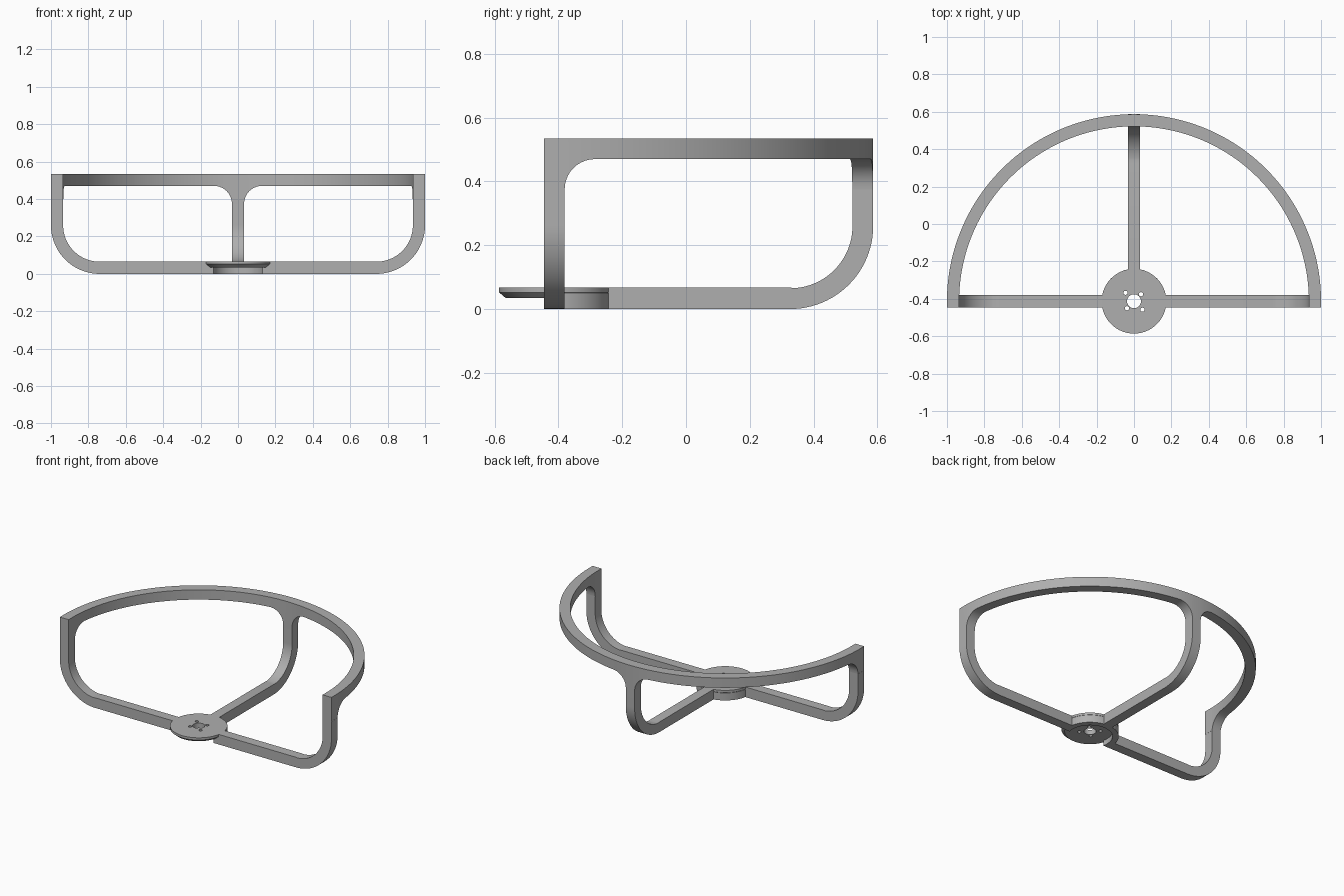
import bpy, bmesh
from math import sin, cos, asin, pi, radians
from mathutils import Matrix, Vector

if "Cube" in bpy.data.objects:
    bpy.data.objects.remove(bpy.data.objects["Cube"])

CENTRE = Vector((0, -0.413, 0))   # shared axis of hub and ring
HALF = 0.0325                     # half width of every bar
R_IN, R_OUT = 0.935, 1.0
Z_TOP, Z_RING, FILLET = 0.535, 0.47, 0.095
BAR, BEND = 0.067, 0.26
HUB_R, CAVITY_R, PLATE_Z = 0.173, 0.136, 0.035

grey = bpy.data.materials.new("plain grey")
grey.use_nodes = True
grey.diffuse_color = (0.43, 0.43, 0.43, 1)
grey.node_tree.nodes["Principled BSDF"].inputs["Base Color"].default_value = grey.diffuse_color


def make_object(name, bm):
    bmesh.ops.recalc_face_normals(bm, faces=bm.faces)
    mesh = bpy.data.meshes.new(name)
    bm.to_mesh(mesh)
    bm.free()
    mesh.materials.append(grey)
    obj = bpy.data.objects.new(name, mesh)
    obj.location = CENTRE
    bpy.context.collection.objects.link(obj)
    return obj


def skin(name, sections, closed=False):
    """Join equal cross-sections into one solid."""
    bm = bmesh.new()
    rings = [[bm.verts.new(p) for p in s] for s in sections]
    pairs = list(zip(rings, rings[1:]))
    if closed:
        pairs.append((rings[-1], rings[0]))
    else:
        bm.faces.new(rings[0])
        bm.faces.new(rings[-1])
    n = len(rings[0])
    for a, b in pairs:
        for i in range(n):
            j = (i + 1) % n
            bm.faces.new((a[i], a[j], b[j], b[i]))
    return make_object(name, bm)


def polar(r, a, z):
    return (r * cos(a), r * sin(a), z)


def ring_stations(r):
    """Angle and underside height along the half ring, with fillets at the legs."""
    steps = [i * pi / 20 for i in range(11)]
    near = [(asin((HALF + FILLET * (1 - cos(t))) / r), Z_RING - FILLET * (1 - sin(t)))
            for t in steps]
    low = Z_RING - FILLET
    start, end = near[-1][0], pi / 2 - near[-1][0]
    quarter = [(asin(-HALF / r), low)] + near
    quarter += [(start + (end - start) * i / 40, Z_RING) for i in range(1, 40)]
    quarter += [(pi / 2 - a, z) for a, z in reversed(near)]
    return quarter + [(pi / 2, low)] + [(pi - a, z) for a, z in reversed(quarter)]


# Half ring
sections = []
for (a, za), (b, zb) in zip(ring_stations(R_IN), ring_stations(R_OUT)):
    sections.append([polar(R_IN, a, za), polar(R_IN, a, Z_TOP),
                     polar(R_OUT, b, Z_TOP), polar(R_OUT, b, zb)])
parts = [skin("half_ring", sections)]

# Three bent arms: flat run, rounded corner, upright leg
corner = R_OUT - BEND
root, leg_top = 0.168, Z_RING - FILLET
arc = [i * pi / 48 for i in range(25)]


def bend(radius):
    return [(corner + radius * sin(t), BEND - radius * cos(t)) for t in arc]


outer = [(root, 0)] + bend(BEND) + [(R_OUT, leg_top)]
inner = [(root, BAR)] + bend(BEND - BAR + 0.002) + [(R_IN, leg_top)]
inner[1] = (corner, BAR)
for name, angle in (("left_arm", 0), ("back_arm", pi / 2), ("right_arm", pi)):
    arm = skin(name, [[(x, -HALF, z), (x, HALF, z), (u, HALF, w), (u, -HALF, w)]
                      for (x, z), (u, w) in zip(outer, inner)])
    arm.data.transform(Matrix.Rotation(angle, 4, 'Z'))
    parts.append(arm)

# Hub skirt: wall around the back of the hub, open at the front
sections = []
for i in range(49):
    pair = []
    for r in (CAVITY_R, HUB_R):
        a0 = asin(-HALF / r)
        pair.append(a0 + (pi - 2 * a0) * i / 48)
    a, b = pair
    sections.append([polar(CAVITY_R, a, 0), polar(CAVITY_R, a, 0.05),
                     polar(HUB_R, b, 0.05), polar(HUB_R, b, 0)])
parts.append(skin("hub_skirt", sections))

# Hub plate with chamfered underside and central bore
profile = [(0.037, PLATE_Z), (0.037, BAR), (HUB_R, BAR), (HUB_R, 0.052), (0.153, PLATE_Z)]
plate = skin("hub_plate", [[polar(r, i * pi / 48, z) for r, z in profile]
                           for i in range(96)], closed=True)
parts.append(plate)

# Four screw holes on two diagonals
bm = bmesh.new()
for k in range(4):
    spot = polar(0.053 if k % 2 == 0 else 0.064, pi / 4 + k * pi / 2, 0.05)
    bmesh.ops.create_cone(bm, cap_ends=True, segments=24, radius1=0.011, radius2=0.011,
                          depth=0.1, matrix=Matrix.Translation(spot))
cutter = make_object("screw_hole_cutter", bm)
cutter.hide_render = True
bpy.context.view_layer.objects.active = plate
cut = plate.modifiers.new("screw_holes", 'BOOLEAN')
cut.operation, cut.object, cut.solver = 'DIFFERENCE', cutter, 'EXACT'
bpy.ops.object.modifier_apply(modifier=cut.name)
bpy.data.objects.remove(cutter)

# Smooth curved surfaces, keep edges crisp
bpy.ops.object.select_all(action='DESELECT')
for part in parts:
    part.select_set(True)
bpy.context.view_layer.objects.active = plate
bpy.ops.object.shade_smooth_by_angle(angle=radians(30))
